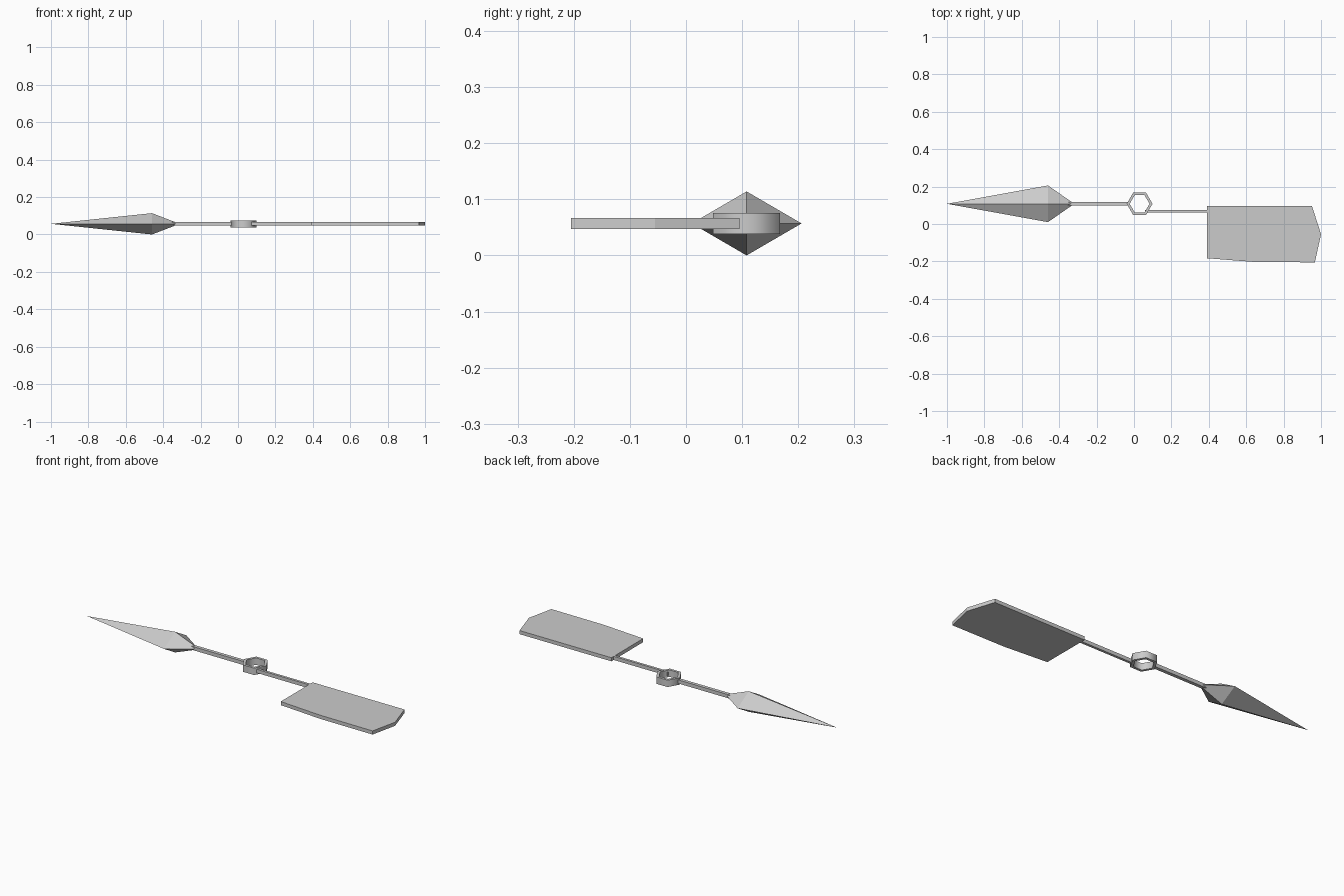
import bpy, bmesh
from math import cos, sin, pi, radians

cube = bpy.data.objects.get("Cube")
if cube:
    bpy.data.objects.remove(cube, do_unlink=True)

GREY = (0.6, 0.6, 0.6, 1)
metal = bpy.data.materials.new("light grey metal")
metal.use_nodes = True
metal.diffuse_color = GREY
metal.node_tree.nodes["Principled BSDF"].inputs["Base Color"].default_value = GREY

AXIS_Y, MID_Z = 0.108, 0.057


def add_mesh(name, verts, faces):
    bm = bmesh.new()
    vs = [bm.verts.new(v) for v in verts]
    for f in faces:
        bm.faces.new([vs[i] for i in f])
    bmesh.ops.recalc_face_normals(bm, faces=bm.faces)
    mesh = bpy.data.meshes.new(name)
    bm.to_mesh(mesh)
    bm.free()
    mesh.materials.append(metal)
    obj = bpy.data.objects.new(name, mesh)
    bpy.context.collection.objects.link(obj)
    return obj


def prism(name, outline, z0, z1):
    """Extrude a flat outline from z0 to z1."""
    n = len(outline)
    verts = [(x, y, z) for z in (z0, z1) for x, y in outline]
    faces = [range(n), range(n, 2 * n)]
    faces += [(i, (i + 1) % n, n + (i + 1) % n, n + i) for i in range(n)]
    return add_mesh(name, verts, faces)


def bar(name, x0, x1, y0, y1):
    return prism(name, [(x0, y0), (x1, y0), (x1, y1), (x0, y1)], 0.047, 0.067)


# Arrow head: diamond sections tapering to a point
verts = [(-1, AXIS_Y, MID_Z)]
for x, ry, rz in ((-0.46, 0.098, 0.057), (-0.335, 0.011, 0.009)):
    verts += [(x, AXIS_Y + ry * cos(i * pi / 2), MID_Z + rz * sin(i * pi / 2))
              for i in range(4)]
faces = [(5, 6, 7, 8)]
for i in range(4):
    j = (i + 1) % 4
    faces += [(0, 1 + i, 1 + j), (1 + i, 1 + j, 5 + j, 5 + i)]
add_mesh("arrow_head", verts, faces)

# Rods either side of the hub
bar("arrow_rod", -0.365, -0.035, 0.099, 0.118)
bar("tail_rod", 0.06, 0.395, 0.061, 0.075)

# Hexagonal hub ring
N = 6
verts = [(0.03 + r * cos(i * pi / 3), AXIS_Y + r * sin(i * pi / 3), z)
         for r, z in ((0.069, 0.038), (0.069, 0.076), (0.053, 0.076), (0.053, 0.038))
         for i in range(N)]
faces = [(k * N + i, k * N + (i + 1) % N,
          (k + 1) % 4 * N + (i + 1) % N, (k + 1) % 4 * N + i)
         for k in range(4) for i in range(N)]
hub = add_mesh("hub_ring", verts, faces)

# Flat tail vane with a blunt pointed end
prism("tail_vane", [(0.39, 0.095), (0.952, 0.095), (1, -0.055),
                    (0.967, -0.205), (0.645, -0.203), (0.39, -0.183)], 0.047, 0.067)

# Soften only the upright corners of the hub
bpy.ops.object.select_all(action="DESELECT")
hub.select_set(True)
bpy.context.view_layer.objects.active = hub
bpy.ops.object.shade_smooth_by_angle(angle=radians(65))
